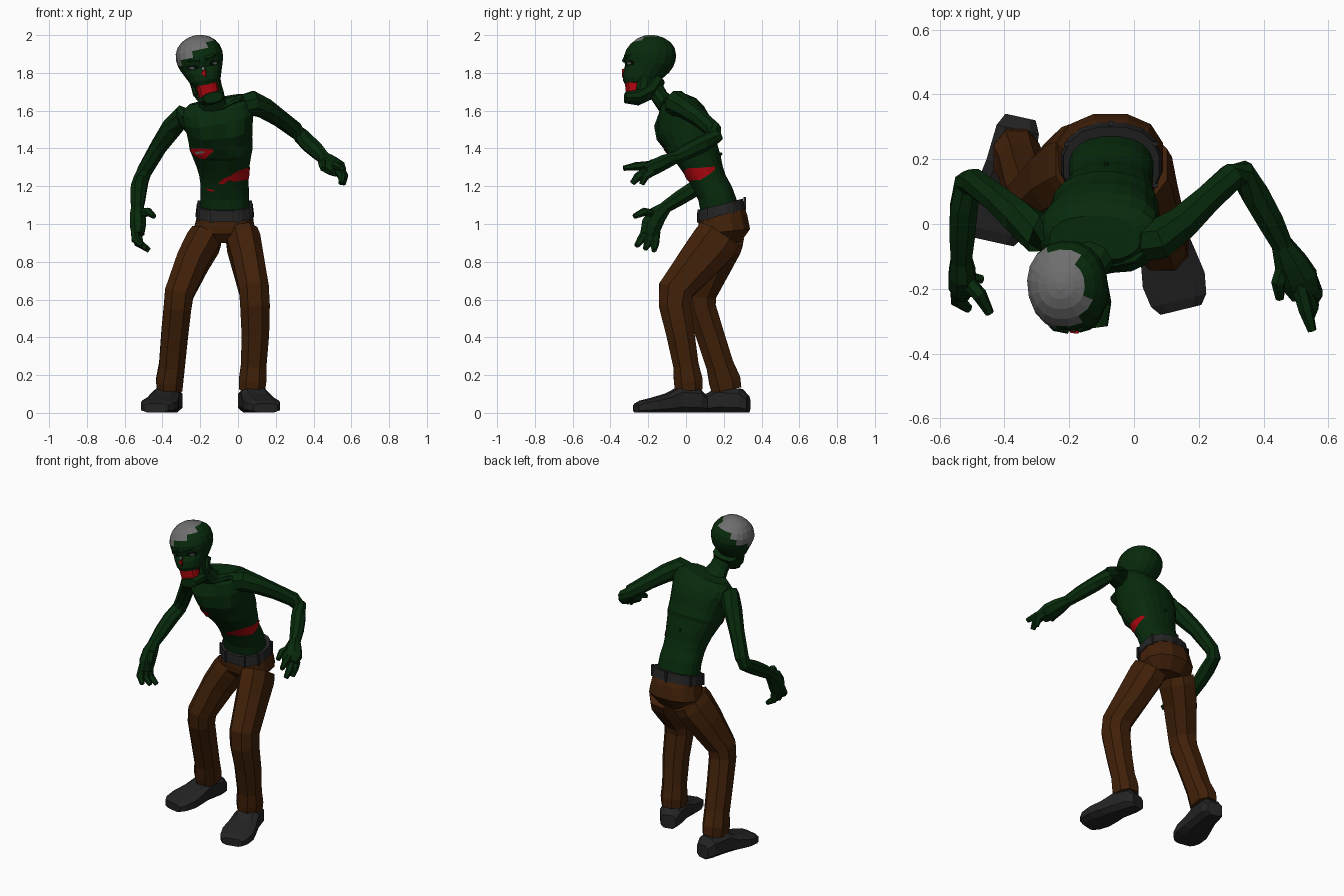
import bpy, bmesh, math
from mathutils import Vector, Matrix


def material(name, rgb):
    m = bpy.data.materials.new(name)
    m.diffuse_color = (*rgb, 1)
    return m


SKIN = material("green skin", (0.0022, 0.023, 0.0035))
CLOTH = material("brown cloth", (0.052, 0.0145, 0.0026))
LEATHER = material("dark leather", (0.017, 0.017, 0.018))
BONE = material("grey bone", (0.155, 0.155, 0.155))
FLESH = material("red flesh", (0.40, 0.002, 0.004))
SHADE = material("dark socket", (0.002, 0.009, 0.003))


def finish(name, bm, mats):
    me = bpy.data.meshes.new(name)
    bm.to_mesh(me)
    bm.free()
    for m in mats:
        me.materials.append(m)
    ob = bpy.data.objects.new(name, me)
    bpy.context.collection.objects.link(ob)
    return ob


def loft(name, rings, mats, n=8, power=1.0, rule=None, matrix=None):
    """Skin a list of rings (centre, u axis, v axis); rule(face centre) picks a material."""
    def p(a):
        return math.copysign(abs(a) ** power, a) if abs(a) > 1e-6 else 0
    bm = bmesh.new()
    loops = []
    for c, u, v in rings:
        angles = [2 * math.pi * (i + 0.5) / n for i in range(n)]
        loops.append([bm.verts.new(c + u * p(math.cos(a)) + v * p(math.sin(a))) for a in angles])
    for a, b in zip(loops, loops[1:]):
        for i in range(n):
            j = (i + 1) % n
            bm.faces.new((a[i], a[j], b[j], b[i]))
    bm.faces.new(loops[0])
    bm.faces.new(loops[-1])
    bmesh.ops.recalc_face_normals(bm, faces=bm.faces)
    if rule:
        for f in bm.faces:
            f.material_index = rule(f.calc_center_median())
    if matrix:
        bm.transform(matrix)
    return finish(name, bm, mats)


def limb(name, path, mat, n=8, ref=(1, 0, 0), matrix=None, power=1.0):
    """Tube along points (x, y, z, radius along ref, other radius)."""
    pts = [Vector(q[:3]) for q in path]
    rings = []
    for i, q in enumerate(path):
        t = Vector()
        if i:
            t += (pts[i] - pts[i - 1]).normalized()
        if i < len(path) - 1:
            t += (pts[i + 1] - pts[i]).normalized()
        t.normalize()
        u = Vector(ref)
        u = (u - t * u.dot(t)).normalized()
        rings.append((pts[i], u * q[3], t.cross(u) * q[-1]))
    return loft(name, rings, [mat], n, power, matrix=matrix)


def slanted(rows):
    """Near-level rings: x, y, z, half width, half depth, slope along y, slope along x."""
    return [(Vector(q[:3]), Vector((q[3], 0, q[3] * q[6])), Vector((0, q[4], q[4] * q[5])))
            for q in rows]


# Trousers
loft("pelvis", slanted([
    (-.07, .185, 1.07, .145, .12, .27, 0), (-.07, .195, 1.02, .155, .132, .25, 0),
    (-.073, .205, .96, .168, .138, .1, 0), (-.073, .2, .90, .11, .09, 0, 0)]),
    [CLOTH], 12, .85)
limb("right_trouser_leg", [
    (.02, .175, .94, .09, .125), (.03, .15, .90, .095, .132), (.05, .075, .81, .09, .12),
    (.085, -.055, .65, .084, .10), (.09, -.06, .57, .084, .09), (.092, -.03, .42, .078, .08),
    (.083, .0, .25, .072, .072), (.077, .012, .17, .078, .082), (.075, .015, .12, .073, .078)], CLOTH, power=.85)
limb("left_trouser_leg", [
    (-.165, .19, .94, .09, .125), (-.185, .178, .90, .097, .13), (-.24, .14, .80, .092, .115),
    (-.312, .075, .63, .082, .092), (-.32, .078, .56, .078, .085), (-.335, .125, .42, .076, .08),
    (-.35, .18, .25, .073, .078), (-.362, .205, .17, .077, .09), (-.362, .215, .12, .072, .085)], CLOTH, power=.85)

# Belt with loops
loft("belt", slanted([
    (-.07, .185, 1.045, .157, .13, .27, 0), (-.07, .18, 1.102, .15, .122, .27, 0)]),
    [LEATHER], 16, .85)
for k, a in enumerate((-150, -115, -65, -30, 30, 90, 150)):
    ca, sa = math.cos(math.radians(a)), math.sin(math.radians(a))
    x, y = -.07 + .157 * ca, .183 + .128 * sa
    z = 1.073 + .27 * (y - .183)
    limb(f"belt_loop_{k}", [(x, y, z - .037, .012, .009), (x, y, z + .035, .012, .009)], LEATHER, 4)


# Shoes: cross-sections from heel to toe, flat on the ground
def shoe(name, heel, toe):
    heel, toe = Vector((*heel, 0)), Vector((*toe, 0))
    side = (toe - heel).normalized().cross(Vector((0, 0, 1)))
    rings = []
    for t, w, h in ((0, .05, .09), (.1, .07, .13), (.38, .078, .14), (.55, .09, .105),
                    (.75, .103, .082), (.92, .092, .066), (1, .068, .05)):
        rings.append((heel.lerp(toe, t) + Vector((0, 0, h / 2)), side * w, Vector((0, 0, h / 2))))
    loft(name, rings, [LEATHER], 8, .6)


shoe("right_shoe", (.055, .105), (.145, -.265))
shoe("left_shoe", (-.35, .33), (-.435, -.055))

# Torso
torso = loft("torso", slanted([
    (-.07, .18, 1.07, .132, .1, .3, 0), (-.07, .155, 1.16, .13, .09, .4, 0),
    (-.072, .125, 1.22, .128, .087, .42, 0), (-.075, .105, 1.265, .132, .09, .45, 0),
    (-.08, .085, 1.315, .142, .1, .45, 0), (-.088, .045, 1.385, .162, .118, .45, 0),
    (-.09, .035, 1.405, .168, .128, .45, 0), (-.093, .015, 1.45, .17, .128, .45, .05),
    (-.098, -.01, 1.51, .176, .135, .45, .1), (-.105, -.03, 1.57, .19, .128, .35, .18),
    (-.115, -.04, 1.62, .19, .105, .25, .22), (-.12, -.045, 1.66, .14, .07, .1, .2)]),
    [SKIN], 20, .85)
for v in torso.data.vertices:  # hollow under the ribs, swell of the chest, groove of the spine
    dx, y, z = v.co.x + .09, v.co.y, v.co.z
    if y < .06 and 1.30 < z < 1.38 and abs(dx) < .08:
        v.co.y += .015
    if y < -.1 and 1.42 < z < 1.53 and .03 < abs(dx) < .13:
        v.co.y -= .012
    if y < -.1 and z > 1.42 and abs(dx) < .03:
        v.co.y += .006
for i in range(5):  # backbone knobs
    y, z = (.20, .176, .152, .13, .108)[i], 1.375 + .045 * i
    limb(f"spine_knob_{i}", [(-.085 - .004 * i, y - .04, z - .02, .016), (-.085 - .004 * i, y - .01, z + .0, .006)], SKIN, 6)
for s in (-1, 1):  # collarbones
    zs = .02 * s
    limb(f"collarbone_{s}", [(-.11 + .02 * s, -.13, 1.59 + zs, .012), (-.11 + .11 * s, -.108, 1.615 + 2 * zs, .015),
                             (-.11 + .18 * s, -.05, 1.62 + 2 * zs, .012)], SKIN, 6, (0, 0, 1))
limb("neck", [(-.13, -.085, 1.61, .085, .055), (-.145, -.14, 1.675, .062, .045),
              (-.165, -.18, 1.75, .06, .045)], SKIN, 10)

# Torn wounds: thin tapering strips wrapped on the torso
bpy.context.view_layer.update()


def wound(name, axis, profile, mat=FLESH, lift=.004):
    """profile: angle around the axis, low z, high z."""
    bm = bmesh.new()
    cols = []
    for (a0, l0, h0), (a1, l1, h1) in zip(profile, profile[1:]):
        for k in range(4):
            t = k / 4
            a = math.radians(a0 + (a1 - a0) * t)
            lo, hi = l0 + (l1 - l0) * t, h0 + (h1 - h0) * t
            out = Vector((math.cos(a), math.sin(a), 0))
            col = []
            for r in range(4):
                start = Vector((*axis, lo + (hi - lo) * r / 3)) + out * .5
                ok, loc, nor, _ = torso.ray_cast(start, -out)
                col.append(bm.verts.new(loc + nor * lift))
            cols.append(col)
    for a, b in zip(cols, cols[1:]):
        for r in range(3):
            bm.faces.new((a[r], b[r], b[r + 1], a[r + 1]))
    finish(name, bm, [mat])


wound("side_wound", (-.075, .1), [
    (-108, 1.212, 1.22), (-88, 1.215, 1.245), (-72, 1.235, 1.255), (-55, 1.225, 1.285),
    (-35, 1.232, 1.298), (-10, 1.235, 1.298), (8, 1.26, 1.302), (28, 1.296, 1.304)])
wound("rib_wound", (-.09, .04), [
    (-160, 1.39, 1.40), (-145, 1.35, 1.402), (-128, 1.343, 1.402), (-114, 1.37, 1.40), (-102, 1.39, 1.397)])
wound("bare_rib", (-.09, .04), [(-142, 1.372, 1.382), (-130, 1.376, 1.388), (-120, 1.38, 1.386)], BONE, .006)
wound("belly_scratch", (-.07, .14), [(-140, 1.178, 1.19), (-128, 1.174, 1.184), (-118, 1.174, 1.178)])

# Arms
UP = (0, 0, 1)
limb("right_arm", [
    (.04, -.05, 1.625, .068), (.08, -.045, 1.64, .068), (.145, .0, 1.61, .056), (.22, .07, 1.56, .047),
    (.30, .145, 1.50, .044), (.335, .155, 1.465, .043), (.375, .09, 1.425, .046),
    (.42, .01, 1.385, .043), (.46, -.07, 1.345, .034)], SKIN, 8, UP)
limb("left_arm", [
    (-.25, -.032, 1.55, .072), (-.30, -.025, 1.565, .065), (-.35, .015, 1.51, .056), (-.42, .075, 1.41, .046),
    (-.495, .13, 1.28, .043), (-.513, .125, 1.235, .043), (-.525, .05, 1.19, .046),
    (-.53, -.03, 1.14, .043), (-.533, -.115, 1.085, .034)], SKIN, 8, (1, 0, 0))

# Hands: palm plus bent fingers
limb("right_palm", [(.455, -.06, 1.35, .034, .034), (.483, -.12, 1.325, .042, .055),
                    (.508, -.17, 1.30, .044, .064), (.53, -.22, 1.28, .03, .048)], SKIN, 8, (-.3, .3, 1))
limb("left_palm", [(-.533, -.105, 1.09, .034, .034), (-.53, -.15, 1.05, .044, .054),
                   (-.53, -.18, 1.0, .046, .06), (-.53, -.195, .945, .036, .052)], SKIN, 8)
FINGERS = {
    "right_index": ((.51, -.19, 1.31), (.53, -.265, 1.305), (.55, -.33, 1.295)),
    "right_middle": ((.53, -.2, 1.285), (.55, -.255, 1.25), (.545, -.285, 1.215)),
    "right_little": ((.545, -.175, 1.28), (.562, -.215, 1.255), (.558, -.235, 1.21)),
    "right_thumb": ((.47, -.11, 1.33), (.445, -.18, 1.32), (.45, -.23, 1.29)),
    "left_index": ((-.545, -.2, .98), (-.545, -.235, .92), (-.51, -.262, .885)),
    "left_middle": ((-.54, -.18, .96), (-.53, -.2, .90), (-.485, -.215, .87)),
    "left_little": ((-.535, -.16, .96), (-.52, -.165, .895), (-.47, -.17, .86)),
    "left_thumb": ((-.53, -.16, 1.05), (-.475, -.22, 1.065), (-.445, -.275, 1.04)),
}
for name, (a, b, c) in FINGERS.items():
    limb(name + "_finger", [(*a, .025), (*b, .023), (*c, .014)], SKIN, 6, (1, .2, .3))

# Head, modelled facing forward and then turned and tilted
PIVOT = Vector((-.197, -.19, 1.851))
POSE = (Matrix.Translation(PIVOT) @ Matrix.Rotation(math.radians(6), 4, 'Z')
        @ Matrix.Rotation(math.radians(-12), 4, 'Y'))


def skull_ring(z, front, back, w):
    return (Vector((0, (front + back) / 2 + .19, z - 1.85)), Vector((w, 0, 0)),
            Vector((0, (back - front) / 2, 0)))


def bare_bone(c):
    d = (c - Vector((0, 0, .005))).normalized()
    return int(c.z > .012 and d.dot(Vector((-.40, -.07, .91)).normalized()) > .53)


head = loft("head", [skull_ring(*q) for q in (
    (1.735, -.325, -.165, .07), (1.76, -.337, -.135, .084), (1.80, -.335, -.09, .10), (1.83, -.32, -.068, .113),
    (1.86, -.328, -.056, .122), (1.89, -.328, -.05, .125), (1.925, -.315, -.056, .119),
    (1.955, -.292, -.076, .102), (1.98, -.26, -.11, .074), (1.994, -.228, -.145, .042), (2.0, -.20, -.175, .012))],
    [SKIN, BONE], 18, .92, bare_bone, POSE)
loft("mouth", [skull_ring(*q) for q in ((1.67, -.32, -.22, .056), (1.75, -.326, -.22, .058))],
     [FLESH], 12, .8, None, POSE)
limb("jaw", [(.005, .04, -.09, .075, .04), (.007, .0, -.15, .08, .045), (.01, -.07, -.188, .074, .04),
             (.012, -.138, -.188, .053, .028)], SKIN, 10, (1, 0, 0), POSE, .85)
for s in (-1, 1):
    limb(f"cheek_{s}", [(.07 * s, .0, -.05, .014, .03), (.068 * s, -.04, -.1, .014, .035),
                        (.066 * s, -.05, -.16, .014, .035)], SKIN, 6, (1, 0, 0), POSE)
    limb(f"brow_{s}", [(.015 * s, -.136, .018, .012), (.055 * s, -.122, .028, .014), (.098 * s, -.07, .02, .01)],
         SKIN, 6, UP, POSE)

# Face details laid on the head surface
bpy.context.view_layer.update()
turn = POSE.to_3x3()


def face_plate(name, x, z, w, h, mat, n=8, lift=.003):
    ok, loc, nor, _ = head.ray_cast(POSE @ Vector((x, -.5, z)), turn @ Vector((0, 1, 0)))
    if ok:
        u = Vector((0, 0, 1)).cross(nor).normalized()
        v = nor.cross(u)
        loft(name, [(loc - nor * .004, u * w, v * h), (loc + nor * lift, u * w * .9, v * h * .9)], [mat], n)


for s in (-1, 1):
    face_plate(f"eye_socket_{s}", .06 * s, -.012, .032, .02, SHADE)
    face_plate(f"eye_{s}", .06 * s, -.012, .018, .007, BONE, 6, .005)
face_plate("nose_hole", -.008, -.052, .019, .028, FLESH, 3, .005)
face_plate("nose_bone", -.008, -.03, .008, .014, BONE, 4, .006)
